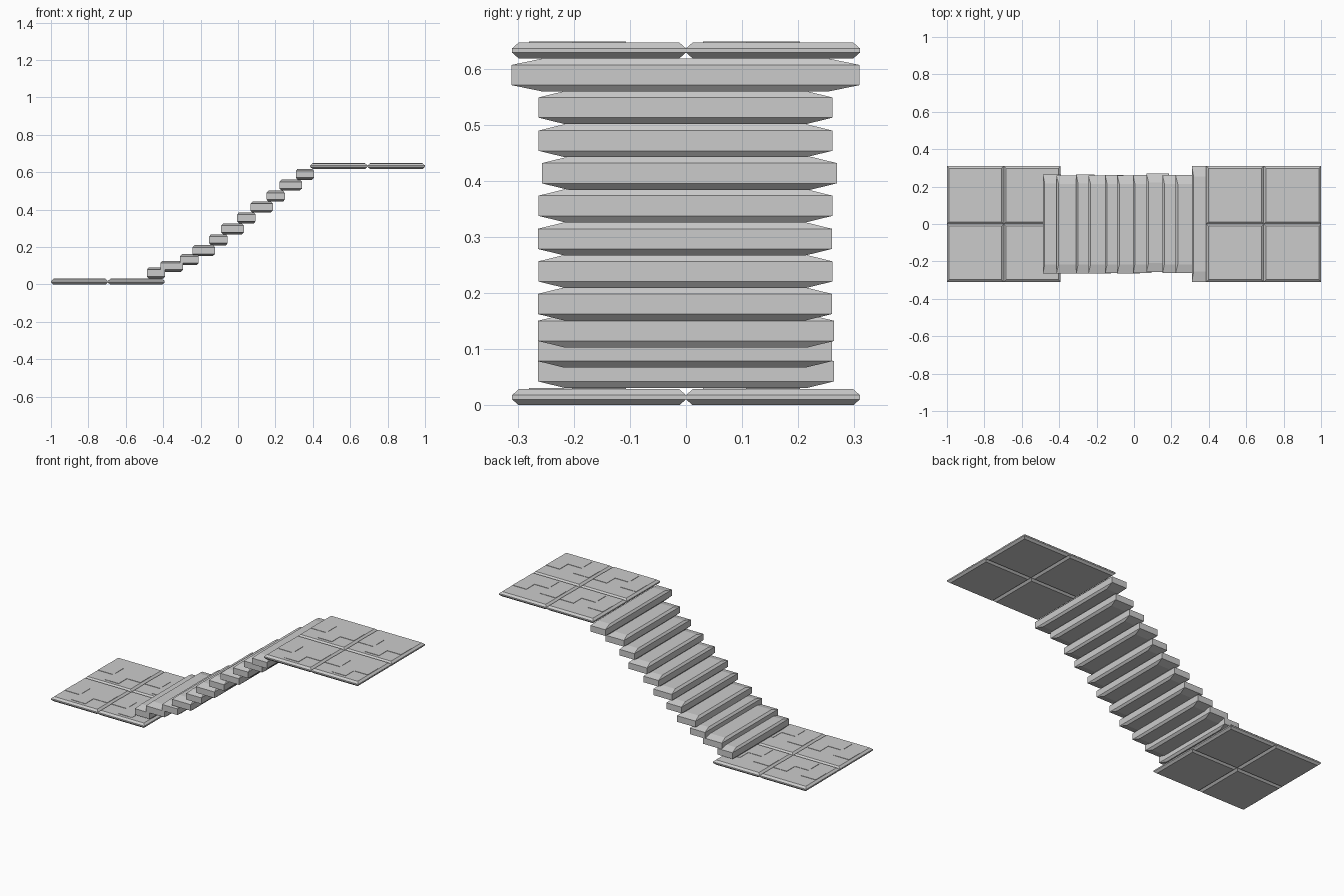
import bpy, bmesh

if "Cube" in bpy.data.objects:
    bpy.data.objects.remove(bpy.data.objects["Cube"])


def make_object(name, bm):
    bmesh.ops.recalc_face_normals(bm, faces=bm.faces)
    mesh = bpy.data.meshes.new(name)
    bm.to_mesh(mesh)
    bm.free()
    obj = bpy.data.objects.new(name, mesh)
    bpy.context.collection.objects.link(obj)
    return obj


def add_slab(bm, x0, x1, y0, y1, z0, z1, cx, cy, cz):
    """Box whose top and bottom rims are chamfered by cx, cy, cz."""
    rings = []
    for z, inset in ((z0, 1), (z0 + cz, 0), (z1 - cz, 0), (z1, 1)):
        a, b = cx * inset, cy * inset
        rings.append([bm.verts.new((x, y, z)) for x, y in (
            (x0 + a, y0 + b), (x1 - a, y0 + b), (x1 - a, y1 - b), (x0 + a, y1 - b))])
    bm.faces.new(rings[0][::-1])
    bm.faces.new(rings[-1])
    for lo, hi in zip(rings, rings[1:]):
        for i in range(4):
            j = (i + 1) % 4
            bm.faces.new((lo[i], lo[j], hi[j], hi[i]))


# Cranked raised band on each tile, in tile fractions
BAND = [(0, .33), (.36, .33), (.36, .06), (.68, .06), (.68, .33), (1, .33),
        (1, .67), (.68, .67), (.68, .40), (.36, .40), (.36, .67), (0, .67)]


def add_band(bm, x0, x1, y0, y1, z0, z1, inset):
    lo, hi = [], []
    for u, v in BAND:
        x = x0 + inset + u * (x1 - x0 - 2 * inset)
        y = y0 + inset + v * (y1 - y0 - 2 * inset)
        lo.append(bm.verts.new((x, y, z0)))
        hi.append(bm.verts.new((x, y, z1)))
    bm.faces.new(lo[::-1])
    bm.faces.new(hi)
    n = len(lo)
    for i in range(n):
        j = (i + 1) % n
        bm.faces.new((lo[i], lo[j], hi[j], hi[i]))


# Landings: four chamfered paving tiles each
for name, xs, z in (("lower_landing", (-1.0, -.696, -.392), 0.0),
                    ("upper_landing", (.386, .693, 1.0), .618)):
    for i in range(2):
        for j, (y0, y1) in enumerate(((-.31, 0), (0, .31))):
            bm = bmesh.new()
            add_slab(bm, xs[i], xs[i + 1], y0, y1, z, z + .0285, .012, .012, .0105)
            add_band(bm, xs[i], xs[i + 1], y0, y1, z + .02, z + .0305, .013)
            make_object(f"{name}_tile_{i}{j}", bm)

# Stair treads: x start, x end, bottom z, half width, y offset
TREADS = [
    (-.487, -.39, .031, .264, 0), (-.415, -.294, .067, .262, -.002),
    (-.309, -.21, .103, .264, 0), (-.244, -.123, .151, .262, -.002),
    (-.154, -.055, .209, .262, -.001), (-.090, .031, .267, .262, -.002),
    (-.005, .094, .326, .262, -.001), (.066, .187, .384, .263, .006),
    (.153, .250, .442, .262, -.001), (.222, .342, .501, .262, -.001),
    (.309, .406, .559, .310, -.001)]
for k, (x0, x1, z, w, dy) in enumerate(TREADS):
    bm = bmesh.new()
    add_slab(bm, x0, x1, dy - w, dy + w, z, z + .059, .1 * (x1 - x0), .18 * w, .0115)
    make_object(f"stair_tread_{k + 1}", bm)
